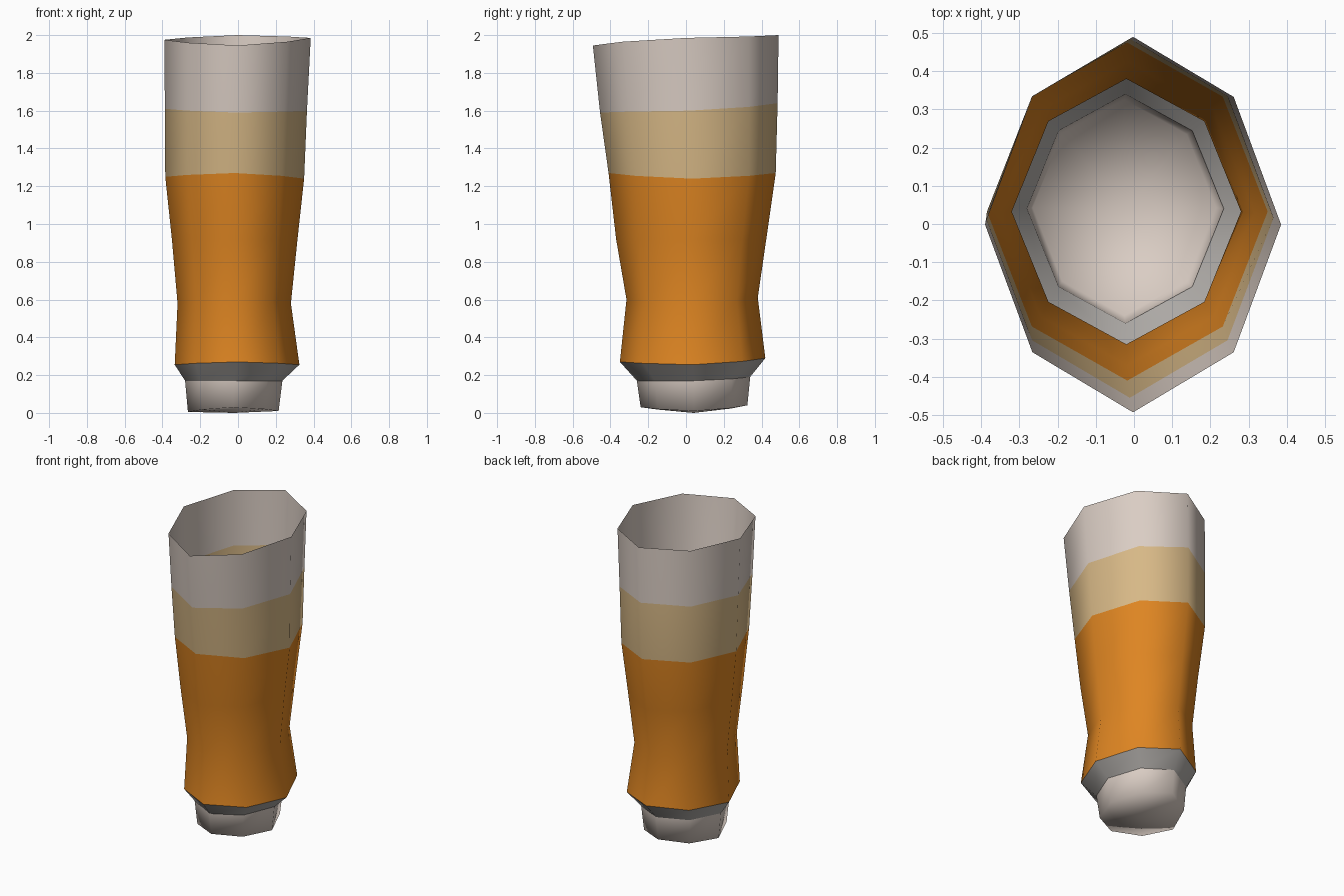
import bpy

if "Cube" in bpy.data.objects:
    bpy.data.objects.remove(bpy.data.objects["Cube"])


def material(name, rgb):
    m = bpy.data.materials.new(name)
    m.diffuse_color = (*rgb, 1)
    m.use_nodes = True
    m.node_tree.nodes["Principled BSDF"].inputs["Base Color"].default_value = m.diffuse_color
    return m


CREAM = material("cream glass", (0.70, 0.61, 0.55))
FOAM = material("tan foam", (0.68, 0.48, 0.24))
AMBER = material("amber drink", (0.73, 0.235, 0.016))
GREY = material("grey collar", (0.43, 0.41, 0.39))

K = 0.68  # how far the diagonal corners reach toward the extents


def ring(x, y, z):
    """Eight-sided ring: x=(left, right), y=(front, back),
    z=(left, right, front, back) heights."""
    cx, cy = sum(x) / 2, sum(y) / 2
    hx, hy = (x[1] - x[0]) / 2, (y[1] - y[0]) / 2
    left, right, front, back = z
    pts = []
    for sx, sy in ((1, 0), (K, K), (0, 1), (-K, K),
                   (-1, 0), (-K, -K), (0, -1), (K, -K)):
        zx = right if sx > 0 else left
        zy = back if sy > 0 else front
        h = zx if sy == 0 else zy if sx == 0 else (zx + zy) / 2
        pts.append((cx + hx * sx, cy + hy * sy, h))
    return pts


def shell(name, rings, mats, floor=None):
    """Skin the rings bottom to top, one material per band."""
    verts = [p for r in rings for p in r]
    faces, slots = [], []
    for i, m in enumerate(mats):
        for j in range(8):
            k = (j + 1) % 8
            faces.append((i * 8 + j, i * 8 + k, i * 8 + 8 + k, i * 8 + 8 + j))
            slots.append(m)
    if floor:
        verts.append(floor)
        for j in range(8):
            faces.append((len(verts) - 1, (j + 1) % 8, j))
            slots.append(mats[0])
    mesh = bpy.data.meshes.new(name)
    mesh.from_pydata(verts, [], faces)
    used = list(dict.fromkeys(slots))
    for m in used:
        mesh.materials.append(m)
    for p, m in zip(mesh.polygons, slots):
        p.material_index = used.index(m)
        p.use_smooth = True
    ob = bpy.data.objects.new(name, mesh)
    bpy.context.collection.objects.link(ob)
    return ob


# Rings from foot to rim
foot = ring((-0.265, 0.215), (-0.24, 0.325), (0.005, 0.01, 0.03, 0.04))
neck = ring((-0.28, 0.235), (-0.26, 0.34), (0.17, 0.17, 0.17, 0.19))
shoulder = ring((-0.335, 0.325), (-0.35, 0.42), (0.255, 0.255, 0.27, 0.29))
waist = ring((-0.32, 0.28), (-0.315, 0.38), (0.58, 0.58, 0.60, 0.61))
chest = ring((-0.35, 0.315), (-0.37, 0.425), (0.92, 0.92, 0.92, 0.92))
drink_top = ring((-0.385, 0.35), (-0.41, 0.475), (1.25, 1.24, 1.27, 1.27))
foam_top = ring((-0.387, 0.365), (-0.455, 0.485), (1.61, 1.60, 1.59, 1.64))
rim = ring((-0.39, 0.385), (-0.493, 0.49), (1.975, 1.985, 1.945, 2.0))

# Closed foot, sloped collar and open-topped glass
shell("glass_base", [foot, neck], [CREAM], floor=(-0.02, 0.04, 0.0))
shell("collar", [neck, shoulder], [GREY])
shell("glass_body", [shoulder, waist, chest, drink_top, foam_top, rim],
      [AMBER, AMBER, AMBER, FOAM, CREAM])
